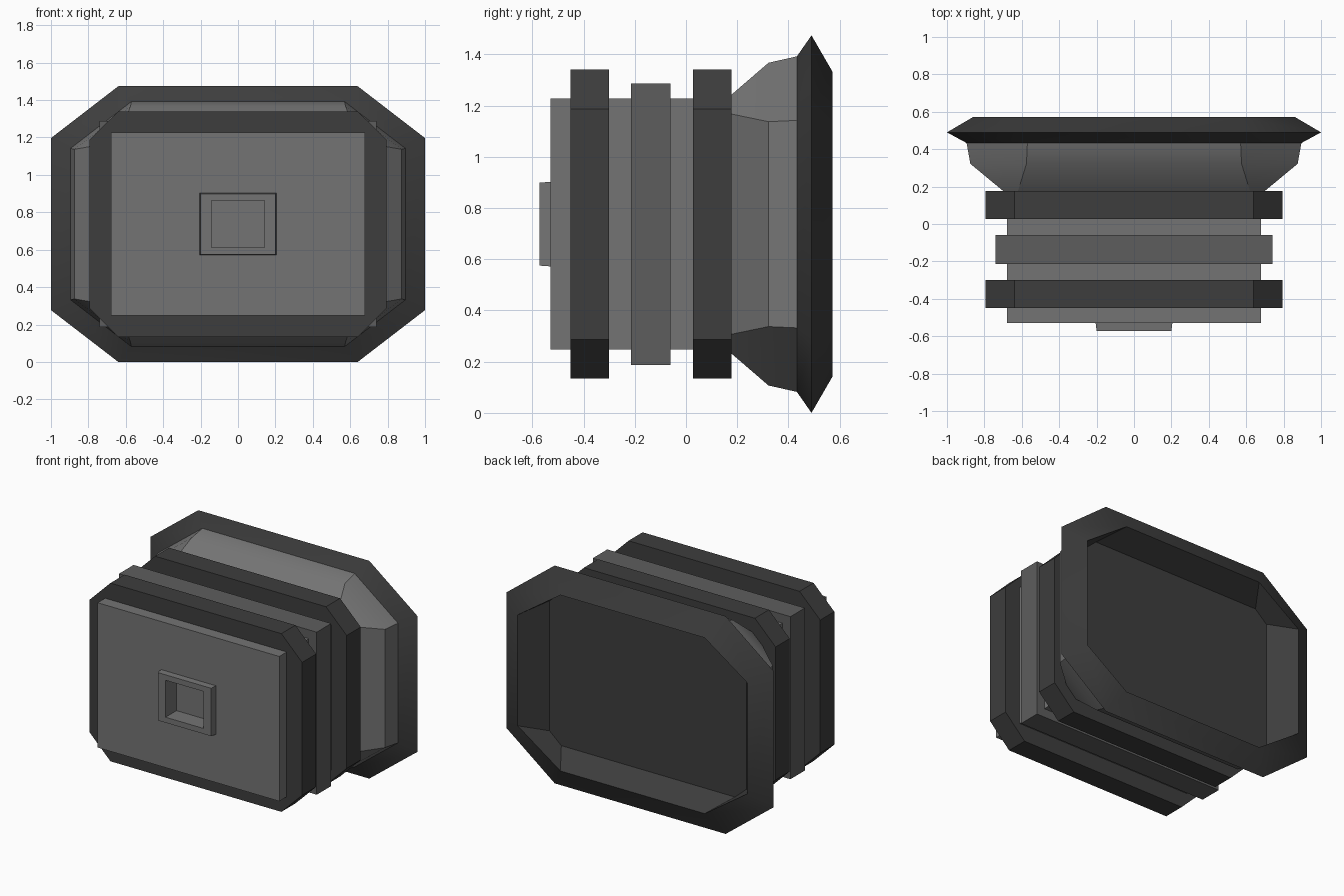
import bpy, bmesh, math

if "Cube" in bpy.data.objects:
    bpy.data.objects.remove(bpy.data.objects["Cube"])

CZ = 0.737  # height of the central axis


def material(name, v):
    m = bpy.data.materials.new(name)
    m.diffuse_color = (v, v, v, 1)
    m.use_nodes = True
    m.node_tree.nodes["Principled BSDF"].inputs["Base Color"].default_value = m.diffuse_color
    return m


LIGHT = material("light_grey", 0.175)
MID = material("mid_grey", 0.11)
DARK = material("dark_grey", 0.047)


def rect(hx, hz, y):
    return [(sx * hx, y, CZ + sz * hz)
            for sx, sz in ((1, -1), (1, 1), (-1, 1), (-1, -1))]


def octagon(hx, hz, fx, fz, y):
    # hx, hz: half sizes; fx, fz: half lengths of the straight sides
    q = [(hx, -fz), (hx, fz), (fx, hz), (-fx, hz)]
    return [(x, y, CZ + z) for x, z in q + [(-x, -z) for x, z in q]]


def loft(name, sections, mats, bands=None):
    """Capped solid through successive sections; bands gives a material per strip."""
    bm = bmesh.new()
    rings = [[bm.verts.new(p) for p in s] for s in sections]
    n = len(rings[0])
    bm.faces.new(rings[0])
    for k, (a, b) in enumerate(zip(rings, rings[1:])):
        for i in range(n):
            f = bm.faces.new((a[i], a[(i + 1) % n], b[(i + 1) % n], b[i]))
            f.material_index = bands[k] if bands else 0
    end = bm.faces.new(rings[-1])
    end.material_index = bands[-1] if bands else 0
    bmesh.ops.recalc_face_normals(bm, faces=bm.faces)
    me = bpy.data.meshes.new(name)
    bm.to_mesh(me)
    bm.free()
    for m in mats:
        me.materials.append(m)
    ob = bpy.data.objects.new(name, me)
    bpy.context.collection.objects.link(ob)
    return ob


# Body block with raised square socket and its recess
loft("body", [
    rect(0.68, 0.49, 0.12), rect(0.68, 0.49, -0.53),
    rect(0.205, 0.165, -0.53), rect(0.2, 0.162, -0.572),
    rect(0.142, 0.125, -0.572), rect(0.142, 0.125, -0.455)], [LIGHT])

# Chamfered bands around the body
for name, y0 in (("front_band", -0.45), ("rear_band", 0.027)):
    loft(name, [octagon(0.795, 0.603, 0.64, 0.45, y)
                for y in (y0, y0 + 0.15)], [DARK])

# Square-cornered middle band
loft("middle_band", [rect(0.74, 0.55, y) for y in (-0.215, -0.06)], [MID])

# Flared mouth: outer funnel, sharp rim, then recessed floor
mouth = loft("flared_mouth", [
    octagon(0.70, 0.505, 0.62, 0.43, 0.177),
    octagon(0.875, 0.63, 0.575, 0.40, 0.322),
    octagon(0.895, 0.655, 0.57, 0.405, 0.433),
    octagon(1.00, 0.737, 0.64, 0.46, 0.49),
    octagon(0.86, 0.595, 0.54, 0.375, 0.572),
    octagon(0.738, 0.517, 0.65, 0.44, 0.405)],
    [LIGHT, DARK], bands=[0, 0, 1, 1, 1])

bpy.context.view_layer.objects.active = mouth
mouth.select_set(True)
bpy.ops.object.shade_smooth_by_angle(angle=math.radians(30))
